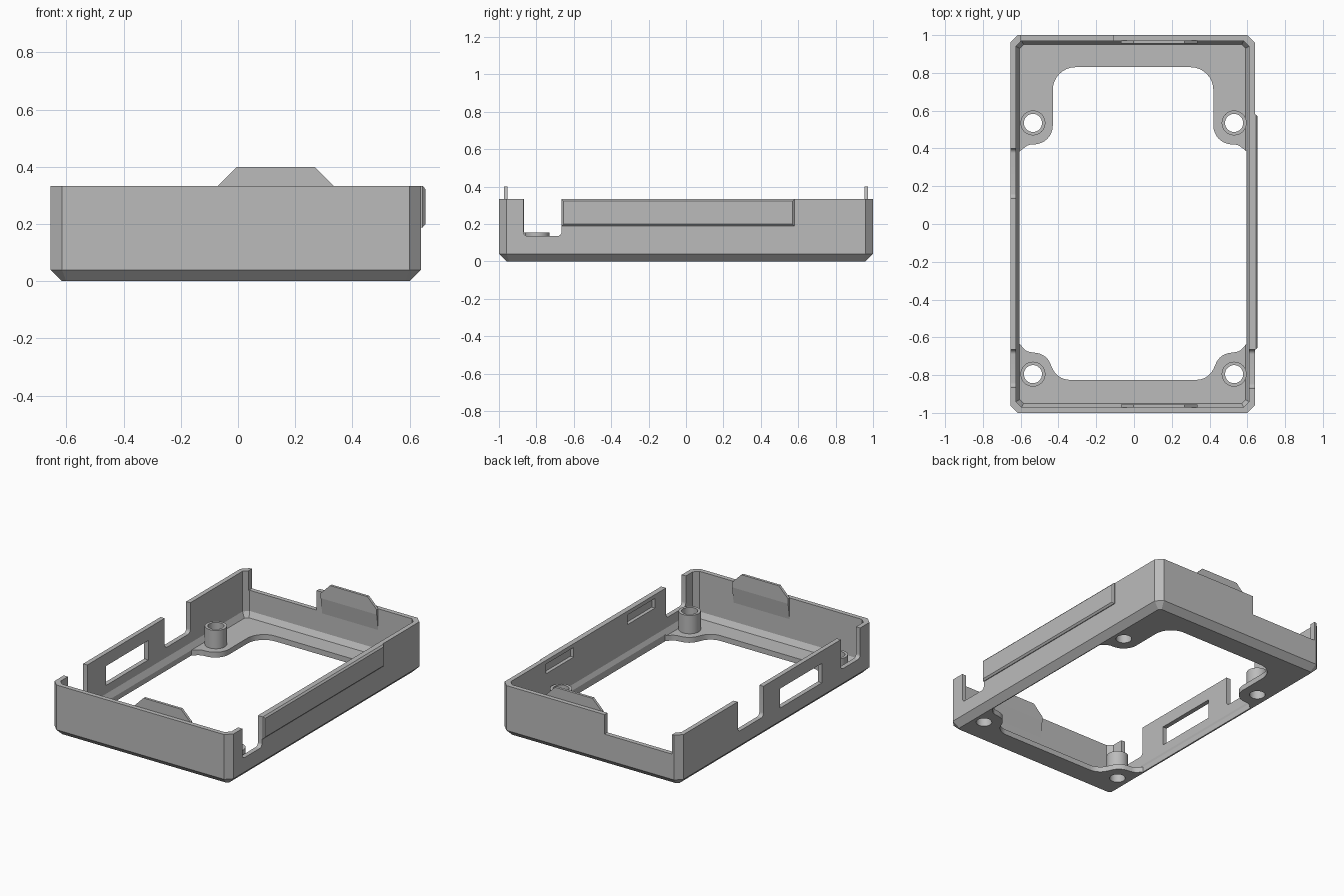
import bpy, bmesh
from math import cos, sin, pi, radians, tan
from mathutils import Vector

cube = bpy.data.objects.get("Cube")
if cube:
    bpy.data.objects.remove(cube)

GREY = (0.5, 0.5, 0.5, 1)
grey = bpy.data.materials.new("plain grey")
grey.use_nodes = True
grey.diffuse_color = GREY
grey.node_tree.nodes["Principled BSDF"].inputs["Base Color"].default_value = GREY

HEIGHT, CENTRE = 0.333, -0.0075
HALF_X, HALF_Y, WALL, CHAMFER = 0.6475, 1.0, 0.03, 0.04


def loft(name, rings, closed=False):
    """Skin a row of equal rings; cap the ends, or close the row into a tube."""
    bm = bmesh.new()
    rows = [[bm.verts.new(p) for p in ring] for ring in rings]
    n = len(rows[0])
    pairs = list(zip(rows, rows[1:])) + ([(rows[-1], rows[0])] if closed else [])
    for a, b in pairs:
        for i in range(n):
            j = (i + 1) % n
            bm.faces.new((a[i], a[j], b[j], b[i]))
    if not closed:
        bm.faces.new(rows[0])
        bm.faces.new(rows[-1])
    bmesh.ops.recalc_face_normals(bm, faces=bm.faces)
    mesh = bpy.data.meshes.new(name)
    bm.to_mesh(mesh)
    bm.free()
    mesh.materials.append(grey)
    obj = bpy.data.objects.new(name, mesh)
    bpy.context.collection.objects.link(obj)
    return obj


def place(u, v, w, axis):
    return {"x": (w, u, v), "y": (u, w, v), "z": (u, v, w)}[axis]


def prism(name, outline, axis, lo, hi):
    return loft(name, [[place(u, v, w, axis) for u, v in outline] for w in (lo, hi)])


def rect(u0, u1, v0, v1):
    return [(u0, v0), (u1, v0), (u1, v1), (u0, v1)]


def fillet(corners, steps=8):
    """Outline with each corner (u, v, radius) rounded."""
    out = []
    for i, (u, v, r) in enumerate(corners):
        p = Vector((u, v))
        if r == 0:
            out.append((u, v))
            continue
        a = (Vector(corners[i - 1][:2]) - p).normalized()
        b = (Vector(corners[(i + 1) % len(corners)][:2]) - p).normalized()
        half = a.angle(b) / 2
        start = p + a * (r / tan(half))
        end = p + b * (r / tan(half))
        mid = p + (a + b).normalized() * (r / sin(half))
        s, e = start - mid, end - mid
        turn = s.angle(e)
        for k in range(steps + 1):
            t = k / steps
            q = mid + (s * sin((1 - t) * turn) + e * sin(t * turn)) / sin(turn)
            out.append((q.x, q.y))
    return out


def circle(x, y, z, r, n=32):
    return [(x + r * cos(2 * pi * i / n), y + r * sin(2 * pi * i / n), z) for i in range(n)]


def tray_ring(inset, z, cut):
    """Rectangle with clipped corners."""
    hx, hy = HALF_X - inset, HALF_Y - inset
    quarter = [(hx, hy - cut), (hx - cut, hy)]
    pts = quarter + [(-x, y) for x, y in reversed(quarter)]
    pts += [(-x, -y) for x, y in pts]
    return [(CENTRE + x, y, z) for x, y in pts]


# Tray shell: chamfered outside, thin walls, sloped inner foot and flat floor
tray = loft("tray", [
    tray_ring(CHAMFER, 0, 0.015),
    tray_ring(0, CHAMFER, CHAMFER),
    tray_ring(0, HEIGHT, CHAMFER),
    tray_ring(WALL, HEIGHT, 0.03),
    tray_ring(WALL, 0.07, 0.03),
    tray_ring(WALL + 0.02, 0.035, 0.02),
])

cutters = []

# Floor opening, going around the four screw lugs
half = [(0.395, -0.825, 0.1), (0.455, -0.69, 0.09), (0.56, -0.675, 0.06), (0.595, -0.635, 0),
        (0.595, 0.385, 0), (0.55, 0.42, 0.06), (0.42, 0.425, 0.1), (0.42, 0.83, 0.12)]
opening = half + [(-x - 0.01, y, r) for x, y, r in reversed(half)]
cutters.append(prism("opening_cutter", fillet(opening), "z", -0.1, 0.066))

# Screw bosses and their holes
for x in (-0.535, 0.53):
    for y in (-0.795, 0.535):
        boss = loft("screw_boss", [circle(x, y, z, r) for z, r in
                                   ((0.01, 0.066), (0.155, 0.066), (0.155, 0.048), (0.01, 0.048))],
                    closed=True)
        cutters.append(loft("hole_cutter", [circle(x, y, z, 0.048) for z in (-0.1, 0.1)]))


# Rounded notches in the side walls
def notch(y0, y1, z, x0, x1):
    outline = fillet([(y0, z, 0.025), (y1, z, 0.025), (y1, 0.5, 0), (y0, 0.5, 0)])
    cutters.append(prism("notch_cutter", outline, "x", x0, x1))


notch(-0.87, -0.665, 0.135, 0.56, 0.8)
notch(-0.865, -0.665, 0.135, -0.8, -0.57)
notch(0.135, 0.4, 0.135, -0.8, -0.57)

# Window in the right wall, low stretch of the back wall, blind slots inside
cutters.append(prism("window_cutter", rect(-0.47, -0.035, 0.125, 0.252), "x", -0.8, -0.5))
cutters.append(prism("back_cutter", rect(-0.6, -0.11, 0.205, 0.5), "y", 0.9, 1.1))
for y in (-0.55, 0.29):
    cutters.append(prism("slot_cutter", rect(y, y + 0.285, 0.245, 0.308), "x", 0.55, 0.633))

bpy.context.view_layer.objects.active = tray
for cutter in cutters:
    cutter.hide_render = True
    mod = tray.modifiers.new("cut", "BOOLEAN")
    mod.operation = "DIFFERENCE"
    mod.solver = "EXACT"
    mod.object = cutter
    bpy.ops.object.modifier_apply(modifier=mod.name)
for cutter in cutters:
    bpy.data.objects.remove(cutter)

# Raised side plate with sloped edges
plate = [(0.636, 0), (0.645, 0), (0.655, 0.011)]
loft("side_plate", [[(x, y, z) for y, z in rect(-0.665 + d, 0.58 - d, 0.188 + d, HEIGHT - d)]
                    for x, d in plate])

# Snap tabs on the front and back walls, tapering into the wall below
for name, side in (("front_tab", -1), ("back_tab", 1)):
    rings = []
    for y, foot in ((0.972, 0.18), (0.955, 0.3)):
        outline = [(-0.07, foot), (0.335, foot), (0.335, HEIGHT),
                   (0.268, 0.4), (-0.003, 0.4), (-0.07, HEIGHT)]
        rings.append([(x, side * y, z) for x, z in outline])
    loft(name, rings)

# Smooth the round parts, keep the edges crisp
bpy.ops.object.select_all(action="DESELECT")
for obj in bpy.context.collection.objects:
    if obj.type == "MESH" and obj.name.startswith(("tray", "screw_boss")):
        obj.select_set(True)
bpy.context.view_layer.objects.active = tray
bpy.ops.object.shade_smooth_by_angle(angle=radians(25))
